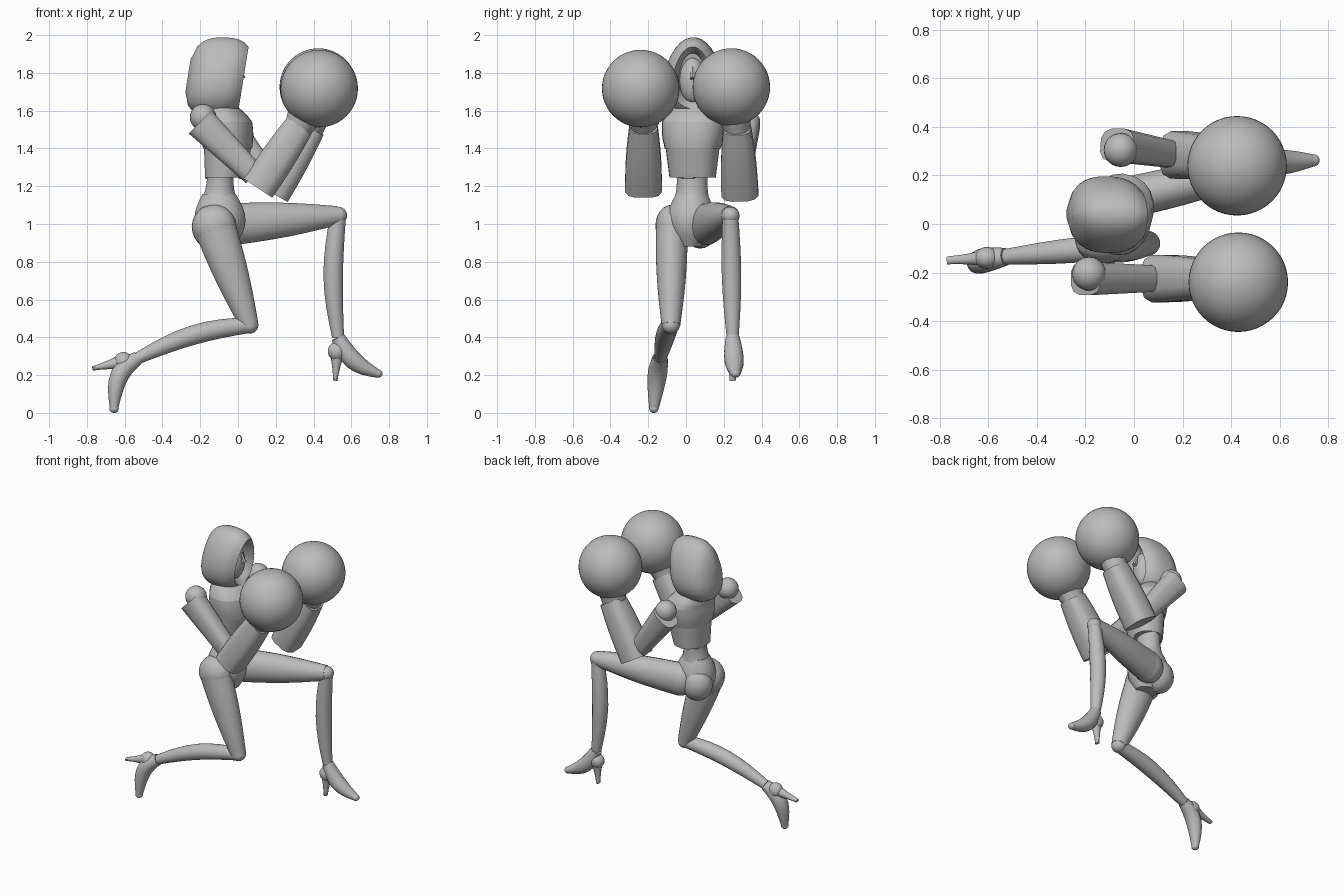
import bpy, bmesh, math
from mathutils import Vector as V

if "Cube" in bpy.data.objects:
    bpy.data.objects.remove(bpy.data.objects["Cube"])

grey = bpy.data.materials.new("plain grey")
grey.use_nodes = True
grey.diffuse_color = (.5, .5, .5, 1)
grey.node_tree.nodes["Principled BSDF"].inputs["Base Color"].default_value = grey.diffuse_color

ACROSS = V((0, 1, 0))
TURNED = V((.25, 1, 0)).normalized()
UP = V((0, 0, 1))


def finish(name, bm):
    bmesh.ops.recalc_face_normals(bm, faces=bm.faces)
    mesh = bpy.data.meshes.new(name)
    bm.to_mesh(mesh)
    bm.free()
    mesh.materials.append(grey)
    part = bpy.data.objects.new(name, mesh)
    bpy.context.collection.objects.link(part)
    bpy.ops.object.select_all(action="DESELECT")
    part.select_set(True)
    bpy.context.view_layer.objects.active = part
    bpy.ops.object.shade_smooth_by_angle(angle=math.radians(40))


def skin(name, rings):
    """Join rings of points into a closed surface."""
    bm = bmesh.new()
    loops = [[bm.verts.new(point) for point in ring] for ring in rings]
    for low, high in zip(loops, loops[1:]):
        for k in range(len(low)):
            bm.faces.new((low[k - 1], low[k], high[k], high[k - 1]))
    bm.faces.new(loops[0])
    bm.faces.new(loops[-1])
    finish(name, bm)


def outline(centre, axis, across, width, depth, sides, square, taper=0):
    """One ring: a rounded box or ellipse at right angles to the axis."""
    axis = axis.normalized()
    u = (across - axis * across.dot(axis)).normalized()
    v = axis.cross(u)
    ring = []
    for k in range(sides):
        angle = math.tau * (k + .5) / sides
        c, s = math.cos(angle), math.sin(angle)
        c = math.copysign(abs(c) ** square, c)
        s = math.copysign(abs(s) ** square, s)
        ring.append(centre + u * c * width * (1 - taper * s) + v * s * depth)
    return ring


def tube(name, start, end, size_a, size_b, swell=0, bow=V(), across=ACROSS,
         sides=20, square=1, steps=8, hem=0, level=False):
    """Tapered limb; swell thickens its middle, bow bends it, level keeps rings flat."""
    start, end = V(start), V(end)
    size_a, size_b = V(size_a), V(size_b)
    rings = []
    for i in range(steps + 1):
        t = i / steps
        arch = math.sin(math.pi * t)
        width, depth = size_a.lerp(size_b, t) + V((swell, swell)) * arch
        axis = UP if level else end - start + bow * math.pi * math.cos(math.pi * t)
        centre = start.lerp(end, t) + bow * arch
        rings.append(outline(centre, axis, across, width, depth, sides, square))
    # The hem lifts the first ring toward its sides
    for point in rings[0]:
        point.z += hem * abs((point - start).dot(across))
    skin(name, rings)


def ball(name, centre, size, segments=24):
    bm = bmesh.new()
    bmesh.ops.create_uvsphere(bm, u_segments=segments, v_segments=segments // 2, radius=1)
    for vert in bm.verts:
        vert.co = V(centre) + vert.co * V(size)
    finish(name, bm)


def hood():
    """Egg-shaped shell, open and recessed at the face."""
    lean = V((1, 0, -.16))
    rim, back = V((.03, .035, 1.775)), V((-.265, .042, 1.785))

    def ring(t, centre, scale):
        fullness = 1 - abs(-.8 + 1.78 * t) ** 2.6
        return outline(centre, lean, ACROSS, .155 * scale * fullness ** .5,
                       .212 * scale * fullness ** .3, 28, .95, .2)

    rings = [ring(0, rim - lean * .09, .7), ring(0, rim - lean * .02, .88)]
    rings += [ring(i / 12, rim.lerp(back, i / 12), 1) for i in range(13)]
    skin("hood", rings)


# Head
hood()
ball("face", (-.05, .035, 1.76), (.065, .07, .12))
tube("nose", (0, .035, 1.83), (.025, .035, 1.77), (.01, .01), (.016, .016), sides=6, steps=1)
tube("neck", (-.1, .045, 1.56), (-.09, .04, 1.72), (.06, .06), (.05, .05))

# Torso
bust, collar = V((-.055, .035, 1.4)), V((-.06, .04, 1.54))
tube("corset", (-.075, .035, 1.225), bust, (.12, .095), (.142, .122),
     across=TURNED, square=.85, hem=.5, level=True)
tube("chest", bust, collar, (.147, .127), (.168, .13),
     swell=.006, across=TURNED, square=.85, level=True)
tube("shoulder_yoke", collar, (-.1, .045, 1.645), (.168, .13), (.085, .06),
     swell=.012, across=TURNED, square=.85, level=True)
tube("waist", (-.09, .035, 1.34), (-.1, .03, 1.1), (.1, .08), (.1, .1), swell=-.018, level=True)
tube("pelvis", (-.1, .03, 1.16), (-.09, .02, .88), (.083, .088), (.06, .075),
     swell=.055, level=True)
for label, y in (("right", -.055), ("left", .075)):
    ball(label + "_buttock", (-.14, y, .985), (.105, .095, .115))


def arm(label, shoulder, elbow, wrist, fist):
    """Ball shoulder, boxy sleeve and gauntlet, cuff and round glove."""
    shoulder, elbow, wrist, fist = V(shoulder), V(elbow), V(wrist), V(fist)
    outward = math.copysign(.02, shoulder.y)
    ball(label + "_shoulder", shoulder, (.07, .07, .07))
    tube(label + "_upper_arm", shoulder + V((-.015, outward, -.025)), elbow + V((-.02, 0, .07)),
         (.07, .088), (.055, .062), sides=12, square=.7)
    tube(label + "_forearm", elbow, wrist, (.1, .094), (.075, .08),
         swell=.006, sides=12, square=.65)
    tube(label + "_cuff", wrist.lerp(elbow, .05), wrist.lerp(fist, .5),
         (.07, .075), (.1, .11), sides=12, steps=2)
    ball(label + "_glove", fist, (.205, .205, .205), 48)


arm("right", (-.185, -.205, 1.565), (.105, -.225, 1.19), (.325, -.225, 1.52), (.43, -.24, 1.717))
arm("left", (-.055, .305, 1.565), (.185, .285, 1.165), (.385, .27, 1.51), (.425, .24, 1.725))


def leg(label, hip, knee, ankle, toe, heel, calf_bow, foot_bow):
    """Rounded hip, thigh, knee joint, calf and high-heeled shoe."""
    hip, knee, ankle, toe, heel = V(hip), V(knee), V(ankle), V(toe), V(heel)
    ball(label + "_hip", hip, (.115, .087, .112))
    tube(label + "_thigh", hip, knee, (.086, .112), (.05, .05), swell=.01)
    ball(label + "_knee", knee, (.048, .048, .046))
    tube(label + "_calf", knee, ankle, (.042, .042), (.032, .032), swell=.015, bow=V(calf_bow))
    tube(label + "_foot", ankle, toe, (.037, .037), (.025, .022), swell=.02, bow=V(foot_bow))
    ball(label + "_toe", toe, (.025, .025, .022))
    heel_cup = ankle.lerp(heel, .32)
    ball(label + "_heel_cup", heel_cup, (.05, .045, .05))
    tube(label + "_heel", heel_cup, heel, (.036, .042), (.017, .011),
         swell=-.004, sides=10, steps=4)


leg("right", hip=(-.125, -.075, .99), knee=(.06, -.08, .465), ankle=(-.53, -.135, .29),
    toe=(-.656, -.17, .022), heel=(-.77, -.15, .235),
    calf_bow=(0, 0, .035), foot_bow=(-.035, 0, .04))
leg("left", hip=(-.02, .11, 1), knee=(.53, .235, 1.045), ankle=(.53, .247, .4),
    toe=(.74, .262, .208), heel=(.515, .247, .17),
    calf_bow=(-.026, 0, 0), foot_bow=(-.025, 0, -.025))
